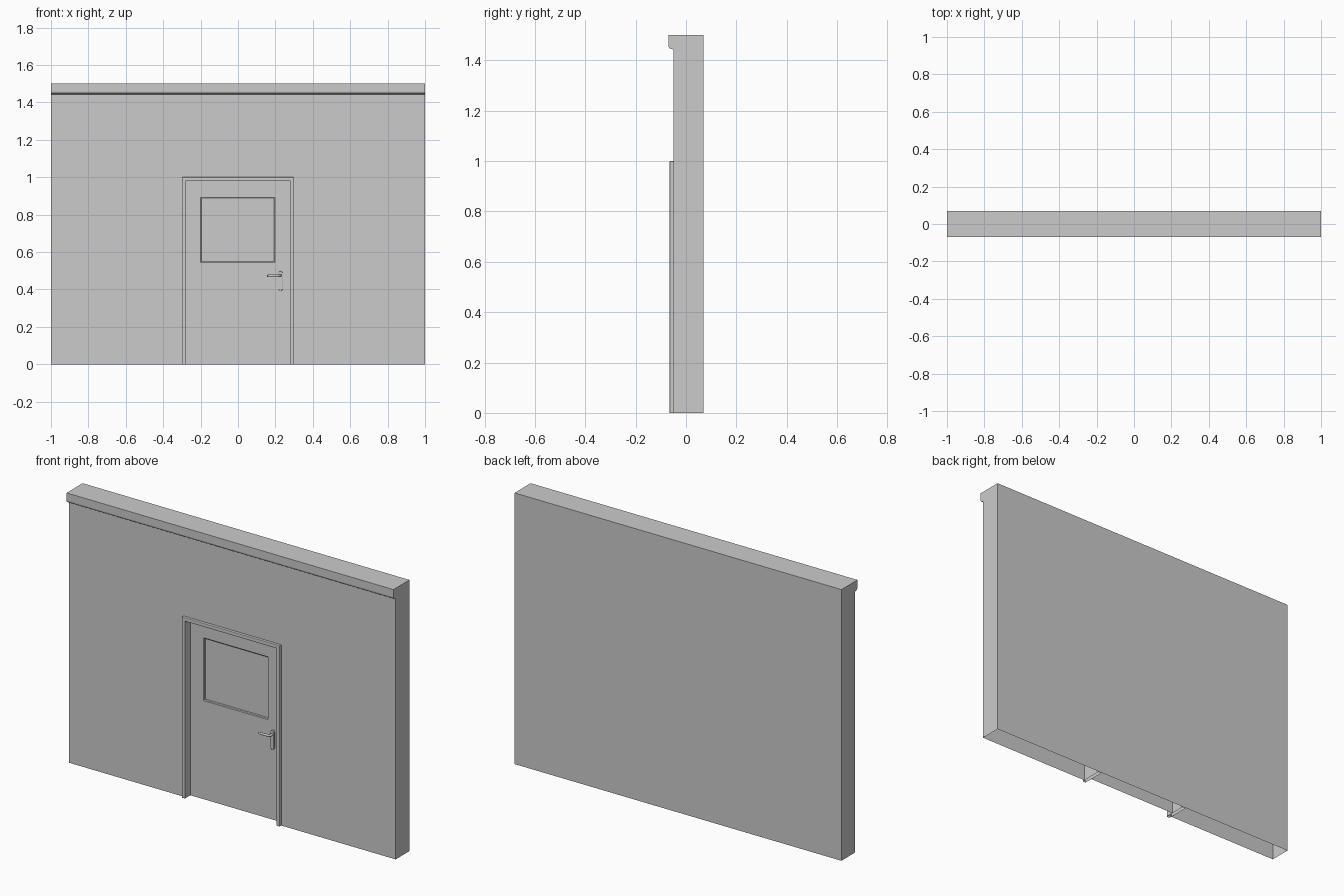
import bpy, bmesh, math
from mathutils import Vector

if "Cube" in bpy.data.objects:
    bpy.data.objects.remove(bpy.data.objects["Cube"])


def finish(name, bm, bevel=0.0, smooth=False):
    me = bpy.data.meshes.new(name)
    bm.to_mesh(me)
    bm.free()
    ob = bpy.data.objects.new(name, me)
    bpy.context.collection.objects.link(ob)
    if bevel:
        mod = ob.modifiers.new("bevel", 'BEVEL')
        mod.width = bevel
        mod.segments = 2
        mod.limit_method = 'ANGLE'
    if smooth:
        bpy.ops.object.select_all(action='DESELECT')
        ob.select_set(True)
        bpy.context.view_layer.objects.active = ob
        bpy.ops.object.shade_smooth_by_angle(angle=math.radians(35))
    return ob


def face(bm, pts):
    return bm.faces.new([bm.verts.new(p) for p in pts])


def extrude_y(bm, outline, y0, y1):
    """Solid from an x-z outline between two y planes."""
    f = face(bm, [(x, y0, z) for x, z in outline])
    r = bmesh.ops.extrude_face_region(bm, geom=[f])
    bmesh.ops.translate(bm, vec=(0, y1 - y0, 0),
                        verts=[v for v in r["geom"] if isinstance(v, bmesh.types.BMVert)])
    bmesh.ops.recalc_face_normals(bm, faces=bm.faces)


def drop_bottom(bm):
    low = [f for f in bm.faces if all(v.co.z < 1e-4 for v in f.verts)]
    bmesh.ops.delete(bm, geom=low, context='FACES')


def arch(w, h, z0=0.0):
    """Door-shaped U path: left foot, top corners, right foot."""
    return [(-w, z0), (-w, h), (w, h), (w, z0)]


# wall: shell with a moulded cornice, open underneath, doorway in front
FRONT, BACK = -0.05, 0.07
cornice = [(FRONT, 1.443), (-0.062, 1.446), (-0.068, 1.450), (-0.07, 1.458),
           (-0.07, 1.5), (BACK, 1.5), (BACK, 0)]
bm = bmesh.new()
for (ya, za), (yb, zb) in zip(cornice, cornice[1:]):
    face(bm, [(-1, ya, za), (-1, yb, zb), (1, yb, zb), (1, ya, za)])
for x in (-1, 1):
    face(bm, [(x, y, z) for y, z in cornice + [(FRONT, 0)]])
door_hole = arch(0.295, 0.995)
face(bm, [(x, FRONT, z) for x, z in
          [(-1, 0), *door_hole, (1, 0), (1, 1.443), (-1, 1.443)]])
bmesh.ops.remove_doubles(bm, verts=bm.verts, dist=1e-5)
bmesh.ops.recalc_face_normals(bm, faces=bm.faces)
finish("wall", bm)

# door frame: deep U with open feet
bm = bmesh.new()
extrude_y(bm, arch(0.30, 1.0) + arch(0.28, 0.98)[::-1], -0.065, 0.068)
drop_bottom(bm)
finish("door_frame", bm, bevel=0.003)

# door leaf: sheet with a sunken window pane, as nested rectangles
DOOR_Y = -0.017
rects = [(-0.28, 0.28, 0.0, 0.98, DOOR_Y),
         (-0.20, 0.197, 0.545, 0.893, DOOR_Y),
         (-0.196, 0.193, 0.549, 0.889, DOOR_Y + 0.003),
         (-0.195, 0.192, 0.550, 0.888, DOOR_Y + 0.012)]
bm = bmesh.new()
loops = [[bm.verts.new(p) for p in
          ((a, y, c), (b, y, c), (b, y, d), (a, y, d))] for a, b, c, d, y in rects]
for outer, inner in zip(loops, loops[1:]):
    for i in range(4):
        j = (i + 1) % 4
        bm.faces.new([outer[i], outer[j], inner[j], inner[i]])
bm.faces.new(loops[-1])
finish("door_leaf", bm)

# handle plate: rounded strip
HX = 0.227
outline = []
for cz, start in ((0.487, 0), (0.402, math.pi)):
    for k in range(9):
        a = start + math.pi * k / 8
        outline.append((HX + 0.011 * math.cos(a), cz + 0.011 * math.sin(a)))
bm = bmesh.new()
extrude_y(bm, outline, DOOR_Y - 0.009, DOOR_Y)
finish("handle_plate", bm, bevel=0.002, smooth=True)

# lever: round bar bent away from the plate
path = [(HX, DOOR_Y, 0.475), (HX, -0.034, 0.475), (HX - 0.002, -0.042, 0.475),
        (HX - 0.010, -0.047, 0.475), (HX - 0.03, -0.048, 0.475),
        (0.164, -0.047, 0.474), (0.156, -0.046, 0.474)]
radii = [1, 1, 1, 1, 1, 0.9, 0.55]
cu = bpy.data.curves.new("handle_lever", 'CURVE')
cu.dimensions = '3D'
cu.bevel_depth = 0.0065
cu.bevel_resolution = 3
cu.use_fill_caps = True
sp = cu.splines.new('POLY')
sp.points.add(len(path) - 1)
for p, co, r in zip(sp.points, path, radii):
    p.co = (*co, 1)
    p.radius = r
sp.use_smooth = True
bpy.context.collection.objects.link(bpy.data.objects.new("handle_lever", cu))
